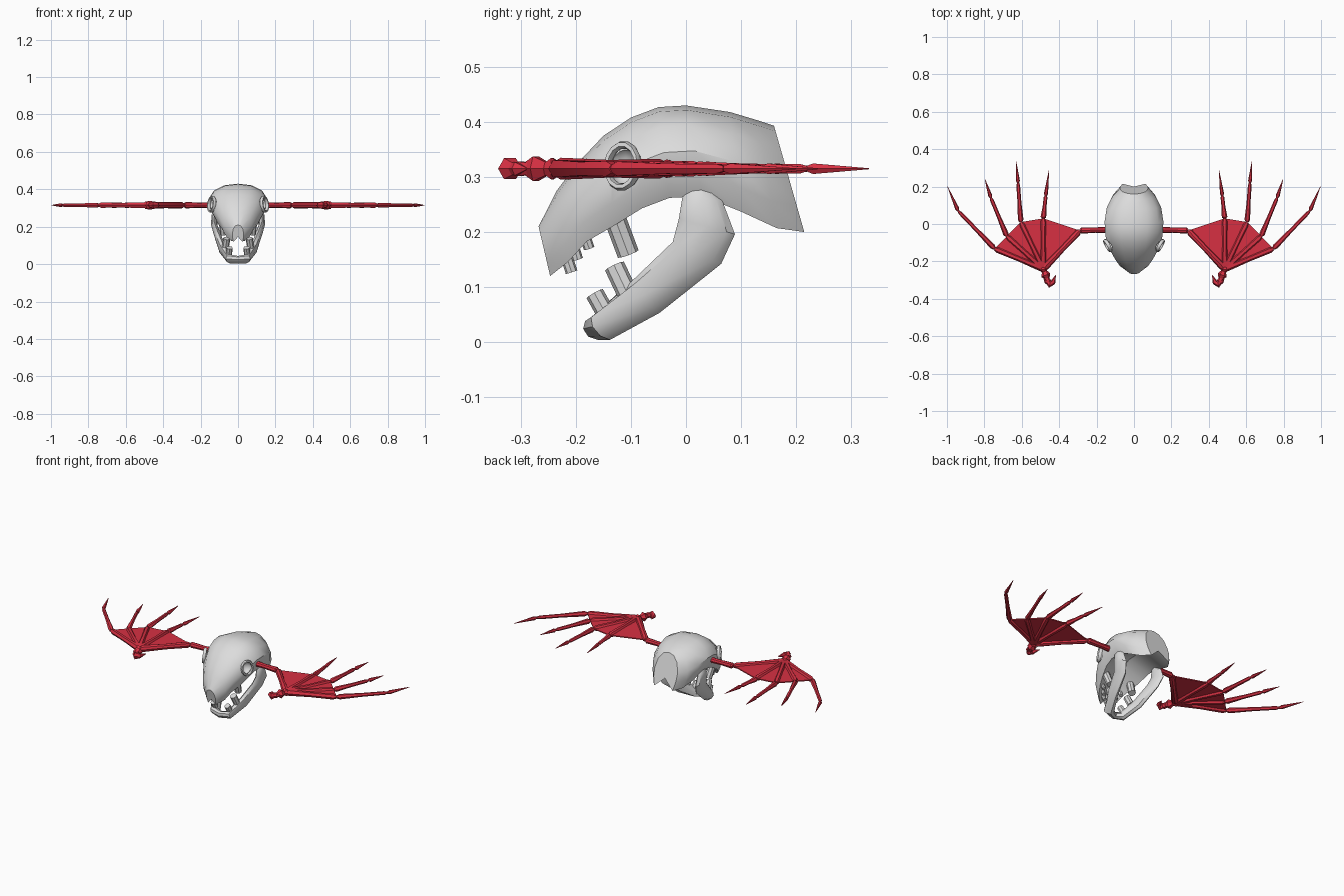
import bpy, bmesh, math
from mathutils import Vector, Matrix

if "Cube" in bpy.data.objects:
    bpy.data.objects.remove(bpy.data.objects["Cube"])

WING_Z = 0.315


def material(name, rgb):
    m = bpy.data.materials.new(name)
    m.use_nodes = True
    m.diffuse_color = (*rgb, 1)
    m.node_tree.nodes["Principled BSDF"].inputs["Base Color"].default_value = (*rgb, 1)
    return m


bone_grey = material("bone grey", (0.72, 0.72, 0.72))
wing_red = material("wing red", (0.68, 0.03, 0.055))


def finish(name, bm, mat, angle=35):
    bmesh.ops.recalc_face_normals(bm, faces=bm.faces)
    me = bpy.data.meshes.new(name)
    bm.to_mesh(me)
    bm.free()
    me.materials.append(mat)
    me.shade_smooth()
    me.set_sharp_from_angle(angle=math.radians(angle))
    ob = bpy.data.objects.new(name, me)
    bpy.context.collection.objects.link(ob)
    return ob


def loft(bm, rings):
    """Skin closed rings of points and cap both ends."""
    rows = [[bm.verts.new(p) for p in ring] for ring in rings]
    n = len(rows[0])
    for a, b in zip(rows, rows[1:]):
        for i in range(n):
            j = (i + 1) % n
            bm.faces.new((a[i], a[j], b[j], b[i]))
    bm.faces.new(rows[0])
    bm.faces.new(rows[-1])


def oval(c, u, v, n=8):
    c, u, v = Vector(c), Vector(u), Vector(v)
    angles = [2 * math.pi * i / n for i in range(n)]
    return [c + u * math.cos(t) + v * math.sin(t) for t in angles]


def bone(bm, path, side, n=6):
    """Faceted bone through (x, y, radius) stations in the wing plane."""
    pts = [Vector((side * x, y, WING_Z)) for x, y, r in path]
    rings = []
    for i, p in enumerate(pts):
        d = (pts[min(i + 1, len(pts) - 1)] - pts[max(i - 1, 0)]).normalized()
        r = path[i][2]
        rings.append(oval(p, Vector((-d.y, d.x, 0)) * r, Vector((0, 0, r)), n))
    loft(bm, rings)


# Skull: sections as top (y, z), bottom (y, z), half width
sections = [
    (-.268, .21, -.247, .12, .03), (-.235, .275, -.215, .145, .075),
    (-.2, .322, -.18, .183, .1), (-.15, .375, -.13, .212, .128),
    (-.1, .408, -.08, .243, .148), (-.05, .427, -.03, .262, .155),
    (0, .43, .03, .265, .157), (.08, .418, .1, .237, .145),
    (.13, .403, .165, .207, .115), (.16, .393, .215, .2, .075)]
half = [(.45, .95), (.82, .78), (1, .5), (.97, .25), (.82, 0), (.66, .05)]
profile = [(0, 1)] + half + [(0, .28)] + [(-u, v) for u, v in reversed(half)]
bm = bmesh.new()
loft(bm, [[(u * w, by + (ty - by) * v, bz + (tz - bz) * v) for u, v in profile]
          for ty, tz, by, bz, w in sections])
skull = finish("skull", bm, bone_grey)

# Eye sockets hollowed out of the skull
bm = bmesh.new()
for s in (1, -1):
    place = Matrix.Translation((s * .145, -.115, .32)) @ Matrix.Diagonal((.04, .03, .037, 1))
    bmesh.ops.create_uvsphere(bm, u_segments=14, v_segments=8, radius=1, matrix=place)
cutter = finish("socket_cutter", bm, bone_grey)
cutter.hide_render = True
cut = skull.modifiers.new("sockets", "BOOLEAN")
cut.operation, cut.object, cut.solver = "DIFFERENCE", cutter, "EXACT"
graph = bpy.context.evaluated_depsgraph_get()
skull.data = bpy.data.meshes.new_from_object(skull.evaluated_get(graph))
skull.modifiers.clear()
bpy.data.objects.remove(cutter)
skull.data.set_sharp_from_angle(angle=math.radians(35))

# Raised socket rims
for s, label in ((1, "left"), (-1, "right")):
    bm = bmesh.new()
    out = Vector((s * .87, -.48, .12)).normalized()
    up = (Vector((0, 0, 1)) - out * out.z).normalized()
    across = up.cross(out)
    hub = Vector((s * .141, -.115, .32))
    rows = []
    for i in range(14):
        t = 2 * math.pi * i / 14
        d = across * math.cos(t) * .031 + up * math.sin(t) * .039
        rows.append([bm.verts.new(p) for p in oval(hub + d, d.normalized() * .007, out * .01, 6)])
    for i in range(14):
        a, b = rows[i], rows[(i + 1) % 14]
        for j in range(6):
            k = (j + 1) % 6
            bm.faces.new((a[j], a[k], b[k], b[j]))
    finish(label + "_socket_rim", bm, bone_grey, 50)

# Lower jaw: centre, half height (y, z), half thickness (x, y)
branch = [
    ((.045, -.15, .028), (-.012, .024), (.02, -.02)),
    ((.085, -.07, .085), (-.022, .032), (.02, -.008)),
    ((.112, .02, .162), (-.044, .02), (.019, -.003)),
    ((.127, .038, .21), (-.051, .014), (.017, 0)),
    ((.127, .03, .262), (-.036, .005), (.015, 0)),
    ((.122, .027, .287), (-.012, 0), (.008, 0))]
right, left = [], []
for (x, y, z), (hy, hz), (tx, ty) in branch:
    left.append(oval((x, y, z), (0, hy, hz), (tx, ty, 0)))
    right.append(oval((-x, y, z), (0, hy, hz), (tx, -ty, 0)))
chin = oval((0, -.165, .024), (0, -.004, .02), (0, -.022, 0))
bm = bmesh.new()
# the outer edge stays on the same side of the ring all the way round
right = [[r[(-i) % 8] for i in range(8)] for r in right]
loft(bm, right[::-1] + [chin] + left)
finish("lower_jaw", bm, bone_grey)

# Teeth: root, tip, radius
teeth = [
    ("fang", (.085, -.135, .24), (.075, -.105, .16), .02),
    ("upper_front_tooth", (.03, -.222, .17), (.028, -.208, .127), .011),
    ("upper_middle_tooth", (.045, -.208, .185), (.042, -.197, .15), .01),
    ("upper_back_tooth", (.062, -.188, .205), (.058, -.176, .17), .01),
    ("lower_front_tooth", (.05, -.142, .045), (.045, -.166, .088), .017),
    ("lower_back_tooth", (.068, -.105, .085), (.06, -.13, .138), .019)]
for s, label in ((1, "left_"), (-1, "right_")):
    for name, root, tip, r in teeth:
        a = Vector((s * root[0], root[1], root[2]))
        b = Vector((s * tip[0], tip[1], tip[2]))
        d = (b - a).normalized()
        u = d.cross(Vector((1, 0, 0))).normalized()
        v = d.cross(u)
        bm = bmesh.new()
        loft(bm, [oval(a, u * r, v * r), oval(b, u * r, v * r)])
        finish(label + name, bm, bone_grey)

# Wings: arm, four fingers, hooked thumb and the web between them
wrist, elbow = Vector((.485, -.24)), Vector((.29, -.035))
fingers = [
    ((.485, .03), (.472, .15), (.455, .285)),
    ((.605, .01), (.62, .22), (.63, .333)),
    ((.68, -.065), (.765, .14), (.797, .24)),
    ((.745, -.132), (.94, .07), (.997, .2))]


def segment(a, b, r0, r1):
    """Stations of a bone that narrows in the middle and flares at joints."""
    a, b = Vector(a), Vector(b)
    steps = ((0, r0 * .55), (.06, r0), (.5, (r0 + r1) * .42), (.94, r1), (1, r1 * .55))
    return [(*a.lerp(b, t), r) for t, r in steps]


for s, label in ((1, "left_"), (-1, "right_")):
    bm = bmesh.new()
    bone(bm, segment((.12, -.03), elbow, .017, .017), s, 8)
    bone(bm, segment(elbow, wrist, .018, .02), s, 8)
    finish(label + "arm", bm, wing_red)

    for i, (knuckle, joint, tip) in enumerate(fingers):
        bm = bmesh.new()
        bone(bm, segment(wrist, knuckle, .018, .016), s)
        bone(bm, segment(knuckle, joint, .015, .01), s)
        bone(bm, [(*joint, .006), (*Vector(joint).lerp(Vector(tip), .1), .011), (*tip, .001)], s)
        finish(label + "finger_%d" % (i + 1), bm, wing_red)

    bm = bmesh.new()
    bone(bm, [(.485, -.225, .01), (.485, -.243, .023), (.48, -.258, .01)], s)
    bone(bm, [(.48, -.25, .012), (.472, -.273, .026), (.462, -.292, .012)], s)
    bone(bm, [(.475, -.28, .012), (.462, -.3, .015), (.45, -.315, .012)], s)
    bone(bm, [(.468, -.305, .008), (.45, -.32, .022), (.433, -.312, .014), (.418, -.272, .001)], s)
    bone(bm, [(.45, -.318, .012), (.468, -.306, .014), (.483, -.29, .002)], s)
    finish(label + "thumb", bm, wing_red)

    bm = bmesh.new()
    outline = [wrist, elbow] + [Vector(f[0]) for f in fingers]
    loft(bm, [[(s * p.x, p.y, WING_Z + h) for p in outline] for h in (-.003, .003)])
    finish(label + "wing_web", bm, wing_red)
